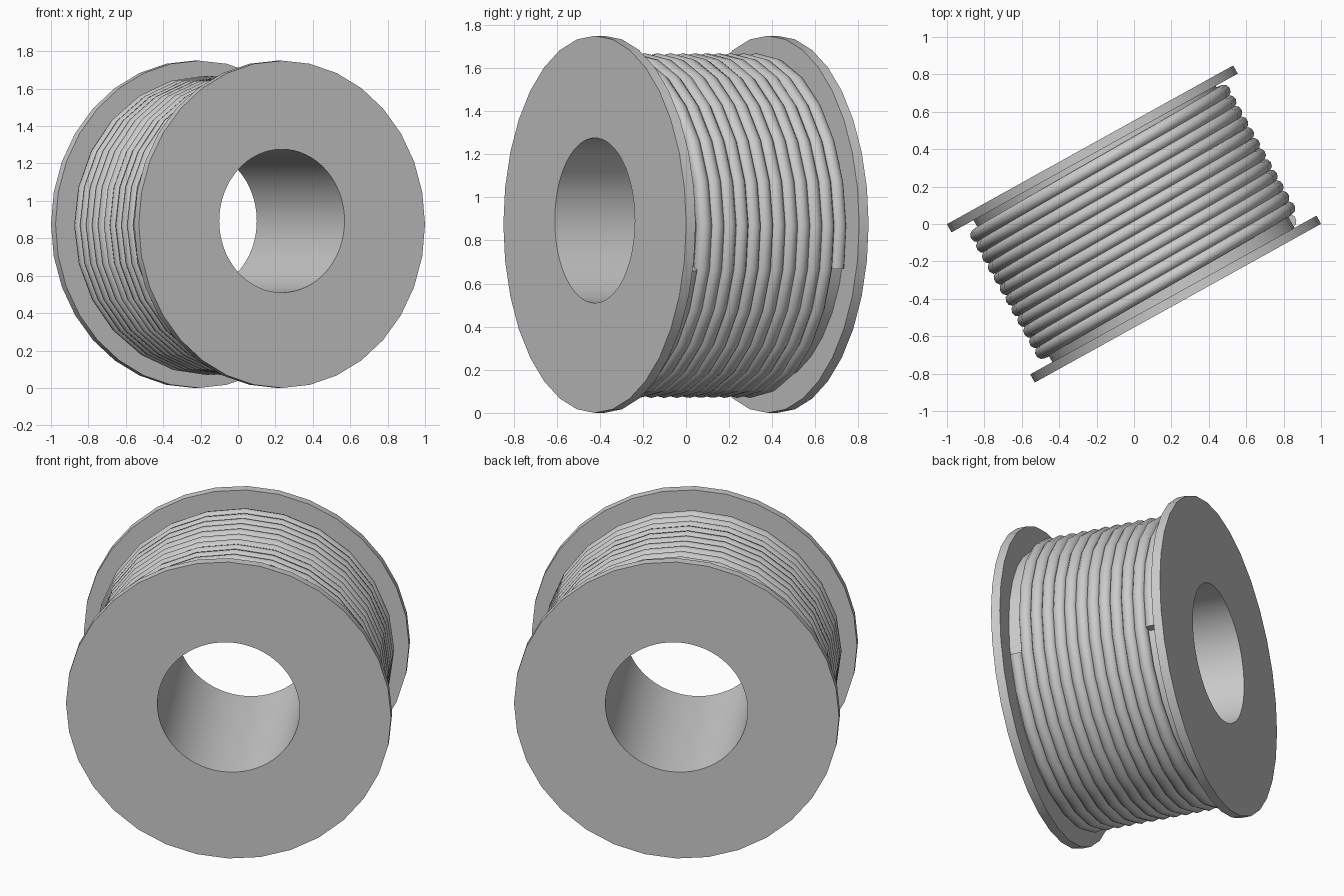
import bpy, bmesh, math

if "Cube" in bpy.data.objects:
    bpy.data.objects.remove(bpy.data.objects["Cube"])

TURN = math.radians(29)      # spool is turned about z
R, H, T = 0.875, 0.484, 0.05  # flange radius, half width, flange thickness
CORE, HOLE = 0.74, 0.383


def lathe(name, profile, sides):
    """Closed solid turned around the y axis from (radius, y) points."""
    bm = bmesh.new()
    rings = []
    for r, y in profile:
        rings.append([bm.verts.new((r * math.cos(2 * math.pi * i / sides), y,
                                    r * math.sin(2 * math.pi * i / sides)))
                      for i in range(sides)])
    for a, b in zip(rings, rings[1:]):
        for i in range(sides):
            j = (i + 1) % sides
            bm.faces.new((a[i], a[j], b[j], b[i]))
    bm.faces.new(rings[0])
    bm.faces.new(rings[-1])
    bmesh.ops.recalc_face_normals(bm, faces=bm.faces[:])
    mesh = bpy.data.meshes.new(name)
    bm.to_mesh(mesh)
    bm.free()
    ob = bpy.data.objects.new(name, mesh)
    bpy.context.collection.objects.link(ob)
    return ob


def select(ob):
    bpy.ops.object.select_all(action='DESELECT')
    ob.select_set(True)
    bpy.context.view_layer.objects.active = ob


# Spool: two flanges and the core as one turned body
spool = lathe("spool", [(R, -H), (R, -H + T), (CORE, -H + T),
                        (CORE, H - T), (R, H - T), (R, H)], 32)
spool.location.z = R
spool.rotation_euler.z = TURN

# Round bore through the spool, slightly above centre
bore = lathe("bore_cutter", [(HOLE, -1), (HOLE, 1)], 64)
bore.location.z = R + 0.018
bore.rotation_euler.z = TURN
bore.hide_render = True
cut = spool.modifiers.new("bore", 'BOOLEAN')
cut.operation = 'DIFFERENCE'
cut.solver = 'EXACT'
cut.object = bore
select(spool)
bpy.ops.object.modifier_apply(modifier=cut.name)
bpy.data.objects.remove(bore)
bpy.ops.object.shade_smooth_by_angle(angle=math.radians(30))

# Wire: helix wound from the front flange to the back flange
TURNS, STEPS, PITCH, WIRE = 12, 24, 0.065, 0.037
curve = bpy.data.curves.new("wire", 'CURVE')
curve.dimensions = '3D'
curve.bevel_depth = WIRE
curve.bevel_resolution = 3
curve.use_fill_caps = True
path = curve.splines.new('POLY')
count = TURNS * STEPS + 1
path.points.add(count - 1)
for k in range(count):
    ang = math.radians(-15) - 2 * math.pi * k / STEPS
    y = PITCH * (k / STEPS - TURNS / 2)
    path.points[k].co = (0.763 * math.cos(ang), y, 0.763 * math.sin(ang), 1)
wire = bpy.data.objects.new("wire", curve)
bpy.context.collection.objects.link(wire)
wire.location.z = R - 0.006
wire.rotation_euler.z = TURN
select(wire)
bpy.ops.object.convert(target='MESH')
bpy.ops.object.shade_smooth_by_angle(angle=math.radians(50))
